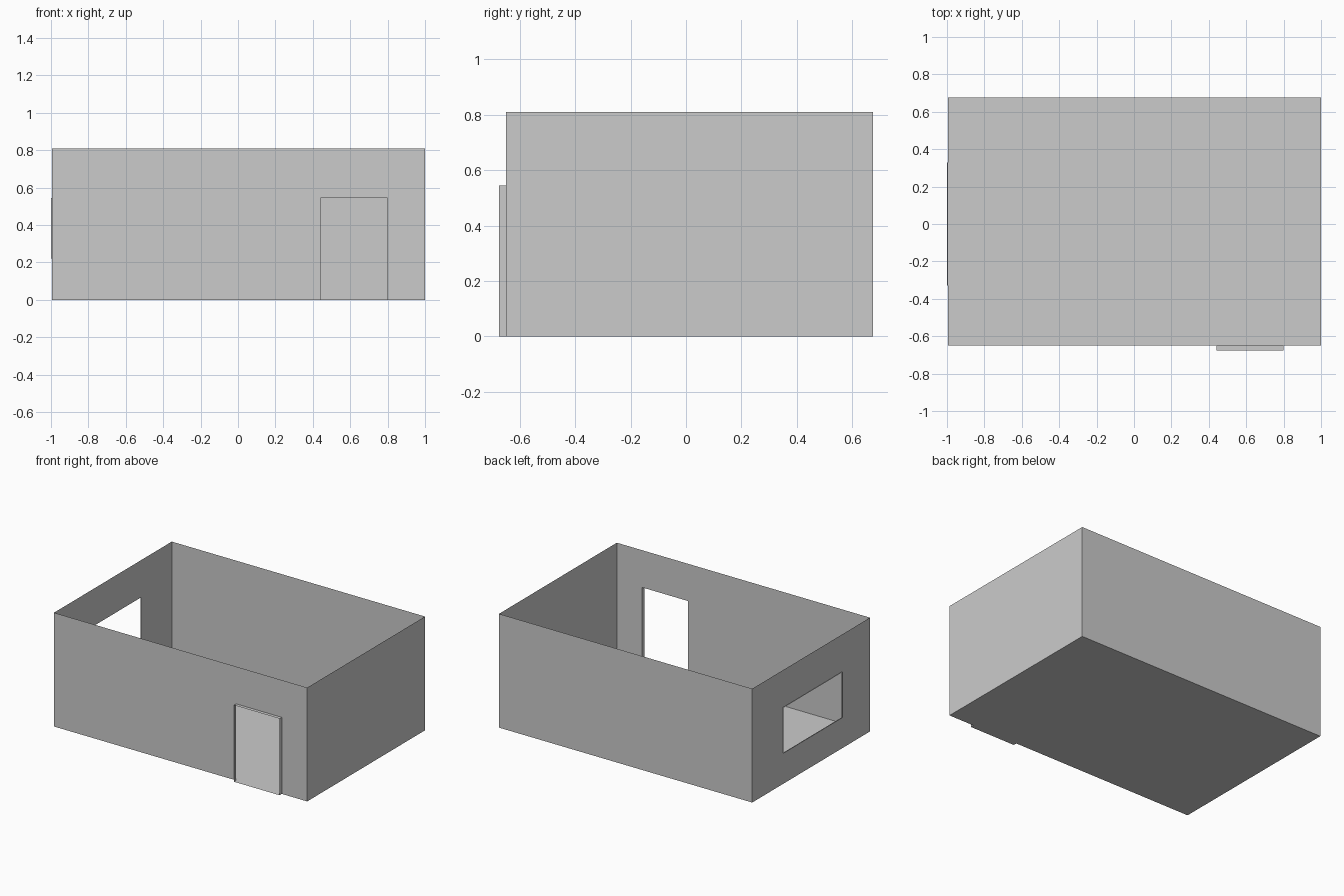
import bpy, bmesh

if "Cube" in bpy.data.objects:
    bpy.data.objects.remove(bpy.data.objects["Cube"])

X0, X1 = -0.994, 1.0
Y0, Y1 = -0.65, 0.675
H = 0.81
FRAME_X, FRAME_Y = -1.0, -0.675      # how far the opening frames reach outwards
DOOR = (0.44, 0.80, 0.0, 0.545)      # x range, z range
WINDOW = (-0.33, 0.33, 0.222, 0.545)  # y range, z range


def make(name, quads):
    bm = bmesh.new()
    for q in quads:
        bm.faces.new([bm.verts.new(p) for p in q])
    bmesh.ops.remove_doubles(bm, verts=bm.verts, dist=1e-5)
    me = bpy.data.meshes.new(name)
    bm.to_mesh(me)
    bm.free()
    ob = bpy.data.objects.new(name, me)
    bpy.context.collection.objects.link(ob)
    return ob


def on_front(u, z, d):
    return (u, d, z)


def on_left(u, z, d):
    return (d, -u, z)


def panel(place, d, u0, u1, hole):
    """Thin wall at depth d, split into cells around a rectangular hole."""
    a, b, c, e = hole
    us = [u0, a, b, u1]
    zs = sorted({0.0, c, e, H})
    quads = []
    for l, r in zip(us, us[1:]):
        for lo, hi in zip(zs, zs[1:]):
            if not (l == a and lo == c):
                quads.append([place(l, lo, d), place(r, lo, d),
                              place(r, hi, d), place(l, hi, d)])
    return quads


def tube(place, d, out, hole):
    """Thin frame around the hole, from the wall plane outwards."""
    a, b, c, e = hole
    ring = [(a, c), (b, c), (b, e), (a, e)]
    return [[place(*p, d), place(*p, out), place(*q, out), place(*q, d)]
            for p, q in zip(ring, ring[1:] + ring[:1])]


# Plain floor and walls
make("floor", [[(X0, Y0, 0), (X0, Y1, 0), (X1, Y1, 0), (X1, Y0, 0)]])
make("back_wall", [[(X1, Y1, 0), (X0, Y1, 0), (X0, Y1, H), (X1, Y1, H)]])
make("right_wall", [[(X1, Y0, 0), (X1, Y1, 0), (X1, Y1, H), (X1, Y0, H)]])

# Front wall with open doorway
make("front_wall", panel(on_front, Y0, X0, X1, DOOR))
make("door_frame", tube(on_front, Y0, FRAME_Y, DOOR))

# Left wall with open window
make("left_wall", panel(on_left, X0, -Y1, -Y0, WINDOW))
make("window_frame", tube(on_left, X0, FRAME_X, WINDOW))
